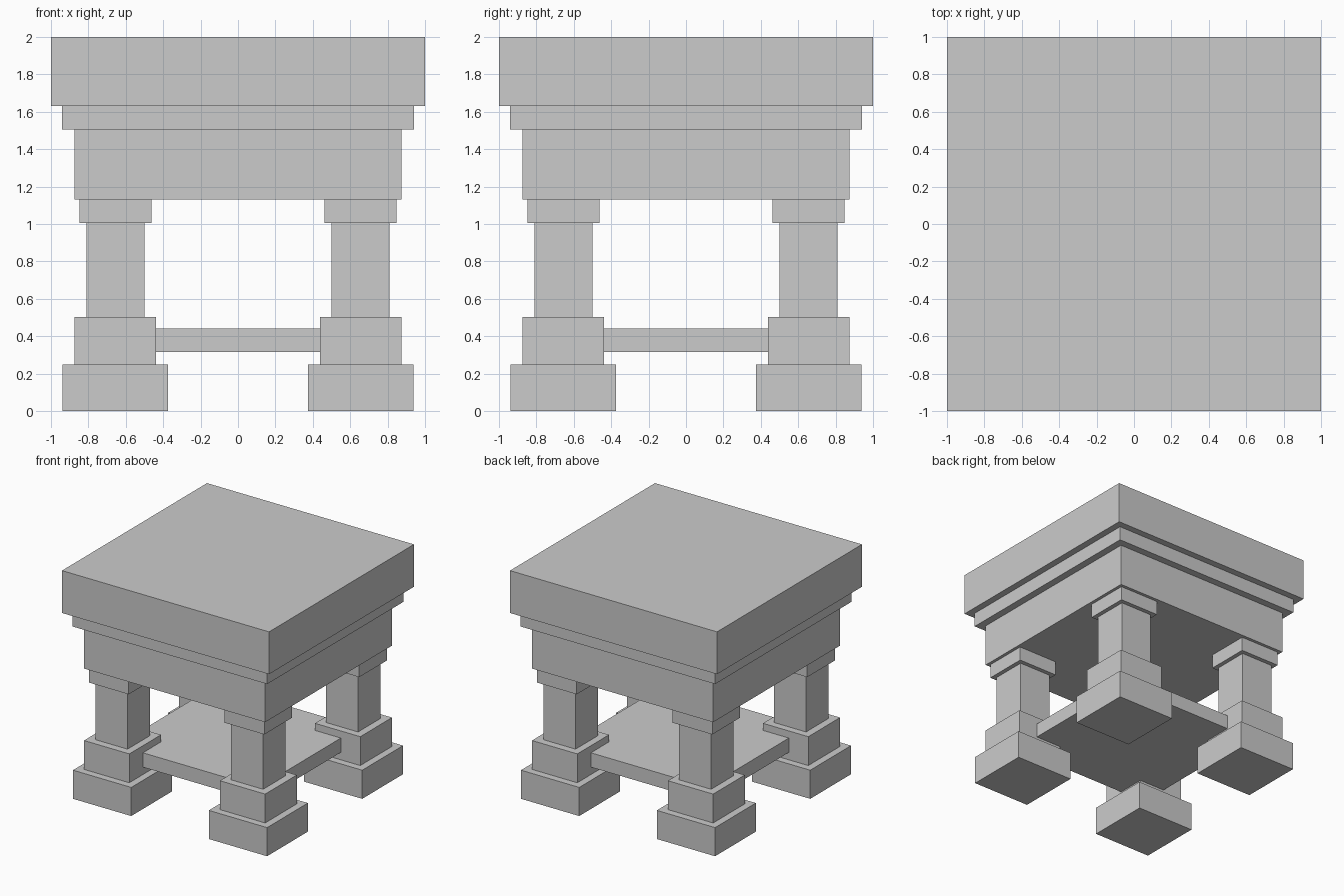
import bpy
import bmesh
from mathutils import Matrix, Vector

if "Cube" in bpy.data.objects:
    bpy.data.objects.remove(bpy.data.objects["Cube"])


def add_box(bm, lo, hi):
    lo, hi = Vector(lo), Vector(hi)
    mat = Matrix.Translation((lo + hi) / 2) @ Matrix.Diagonal((*(hi - lo), 1))
    bmesh.ops.create_cube(bm, size=1, matrix=mat)


def make_object(name, boxes):
    bm = bmesh.new()
    for lo, hi in boxes:
        add_box(bm, lo, hi)
    mesh = bpy.data.meshes.new(name)
    bm.to_mesh(mesh)
    bm.free()
    obj = bpy.data.objects.new(name, mesh)
    bpy.context.collection.objects.link(obj)


def slab(name, half, z0, z1):
    make_object(name, [((-half, -half, z0), (half, half, z1))])


# Stepped top, from table slab down to apron, and the low shelf
slab("top_slab", 1.0, 1.63, 2.0)
slab("top_moulding", 0.94, 1.505, 1.63)
slab("apron", 0.875, 1.13, 1.505)
slab("shelf", 0.6875, 0.315, 0.44)

# Leg tiers: inner edge, outer edge, bottom, top
TIERS = [
    (0.375, 0.9375, 0.0, 0.25),     # foot
    (0.4375, 0.875, 0.25, 0.502),   # plinth
    (0.5, 0.81, 0.502, 1.005),      # shaft
    (0.4625, 0.8475, 1.005, 1.13),  # capital
]

# Four matching legs, one in each corner
for y_name, sy in (("front", -1), ("back", 1)):
    for x_name, sx in (("left", -1), ("right", 1)):
        boxes = []
        for a, b, z0, z1 in TIERS:
            x0, x1 = sorted((sx * a, sx * b))
            y0, y1 = sorted((sy * a, sy * b))
            boxes.append(((x0, y0, z0), (x1, y1, z1)))
        make_object(f"{y_name}_{x_name}_leg", boxes)
